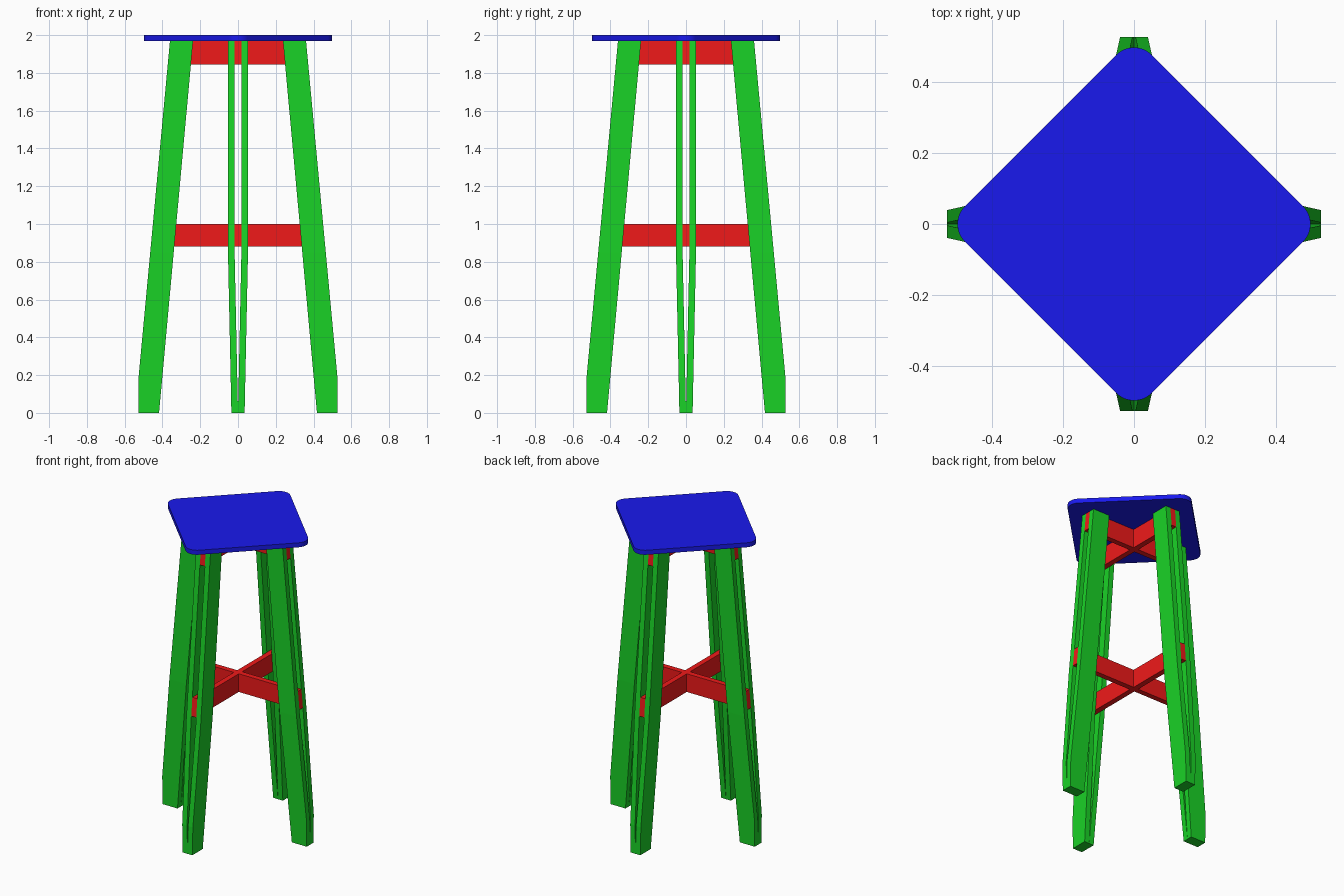
import bpy, bmesh, math
from mathutils import Matrix

if "Cube" in bpy.data.objects:
    bpy.data.objects.remove(bpy.data.objects["Cube"])


def material(name, color):
    m = bpy.data.materials.new(name)
    m.diffuse_color = color
    m.use_nodes = True
    m.node_tree.nodes["Principled BSDF"].inputs["Base Color"].default_value = m.diffuse_color
    return m


BLUE = material("seat_blue", (0.01, 0.01, 0.85, 1))
GREEN = material("leg_green", (0.01, 0.65, 0.02, 1))
RED = material("stretcher_red", (0.87, 0.01, 0.01, 1))

HALF_GAP = 0.018   # half the stretcher thickness
PLANK = 0.035      # leg plank thickness
SEAT_Z = 1.97


def add_object(name, bm, mat, angle=0.0):
    bmesh.ops.rotate(bm, verts=bm.verts, matrix=Matrix.Rotation(angle, 3, 'Z'))
    bmesh.ops.recalc_face_normals(bm, faces=bm.faces)
    me = bpy.data.meshes.new(name)
    bm.to_mesh(me)
    bm.free()
    me.materials.append(mat)
    ob = bpy.data.objects.new(name, me)
    bpy.context.collection.objects.link(ob)
    return ob


def prism(points, shift):
    """Extrude a closed outline by a vector."""
    bm = bmesh.new()
    face = bm.faces.new([bm.verts.new(p) for p in points])
    ext = bmesh.ops.extrude_face_region(bm, geom=[face])
    verts = [g for g in ext["geom"] if isinstance(g, bmesh.types.BMVert)]
    bmesh.ops.translate(bm, verts=verts, vec=shift)
    return bm


def outer(z):
    """Outer edge of the splayed leg."""
    return min(0.527, 0.544 - 0.0933 * z)


def inner(z):
    return 0.418 - 0.0914 * z


# Seat: square turned 45 degrees, rounded corners
outline = []
for k in range(4):
    a = k * math.pi / 2
    for i in range(13):
        t = a - math.pi / 4 + i / 12 * math.pi / 2
        outline.append((0.427 * math.cos(a) + 0.07 * math.cos(t),
                        0.427 * math.sin(a) + 0.07 * math.sin(t), SEAT_Z))
seat = add_object("seat", prism(outline, (0, 0, 0.03)), BLUE)
bpy.context.view_layer.objects.active = seat
seat.select_set(True)
bpy.ops.object.shade_smooth_by_angle(angle=math.radians(30))
seat.select_set(False)


# Leg planks: pairs that bend together below the lower stretcher
def leg_plank(name, side, angle):
    bm = bmesh.new()
    rings = []
    for z in (0, 0.185, 0.85, SEAT_Z):
        y = HALF_GAP * min(1, z / 0.85)
        rings.append([bm.verts.new((x, side * w, z)) for x, w in (
            (inner(z), y), (outer(z), y),
            (outer(z), y + PLANK), (inner(z), y + PLANK))])
    for lo, hi in zip(rings, rings[1:]):
        for i in range(4):
            j = (i + 1) % 4
            bm.faces.new((lo[i], lo[j], hi[j], hi[i]))
    bm.faces.new(rings[0])
    bm.faces.new(rings[-1])
    add_object(name, bm, GREEN, angle)


for k, place in enumerate(("right", "back", "left", "front")):
    for side, label in ((1, "a"), (-1, "b")):
        leg_plank(f"{place}_leg_plank_{label}", side, k * math.pi / 2)


# Stretchers: half-lapped crosses running out to the leg faces
def stretcher(name, z0, z1, notch_top, angle):
    mid, g = (z0 + z1) / 2, HALF_GAP
    bottom = [(-outer(z0), z0), (outer(z0), z0)]
    top = [(outer(z1), z1), (-outer(z1), z1)]
    if notch_top:
        top[1:1] = [(g, z1), (g, mid), (-g, mid), (-g, z1)]
    else:
        bottom[1:1] = [(-g, z0), (-g, mid), (g, mid), (g, z0)]
    pts = [(x, -g, z) for x, z in bottom + top]
    add_object(name, prism(pts, (0, 2 * g, 0)), RED, angle)


for level, z0, z1 in (("upper", 1.845, SEAT_Z), ("lower", 0.88, 1.0)):
    stretcher(f"{level}_stretcher_across", z0, z1, True, 0)
    stretcher(f"{level}_stretcher_deep", z0, z1, False, math.pi / 2)
